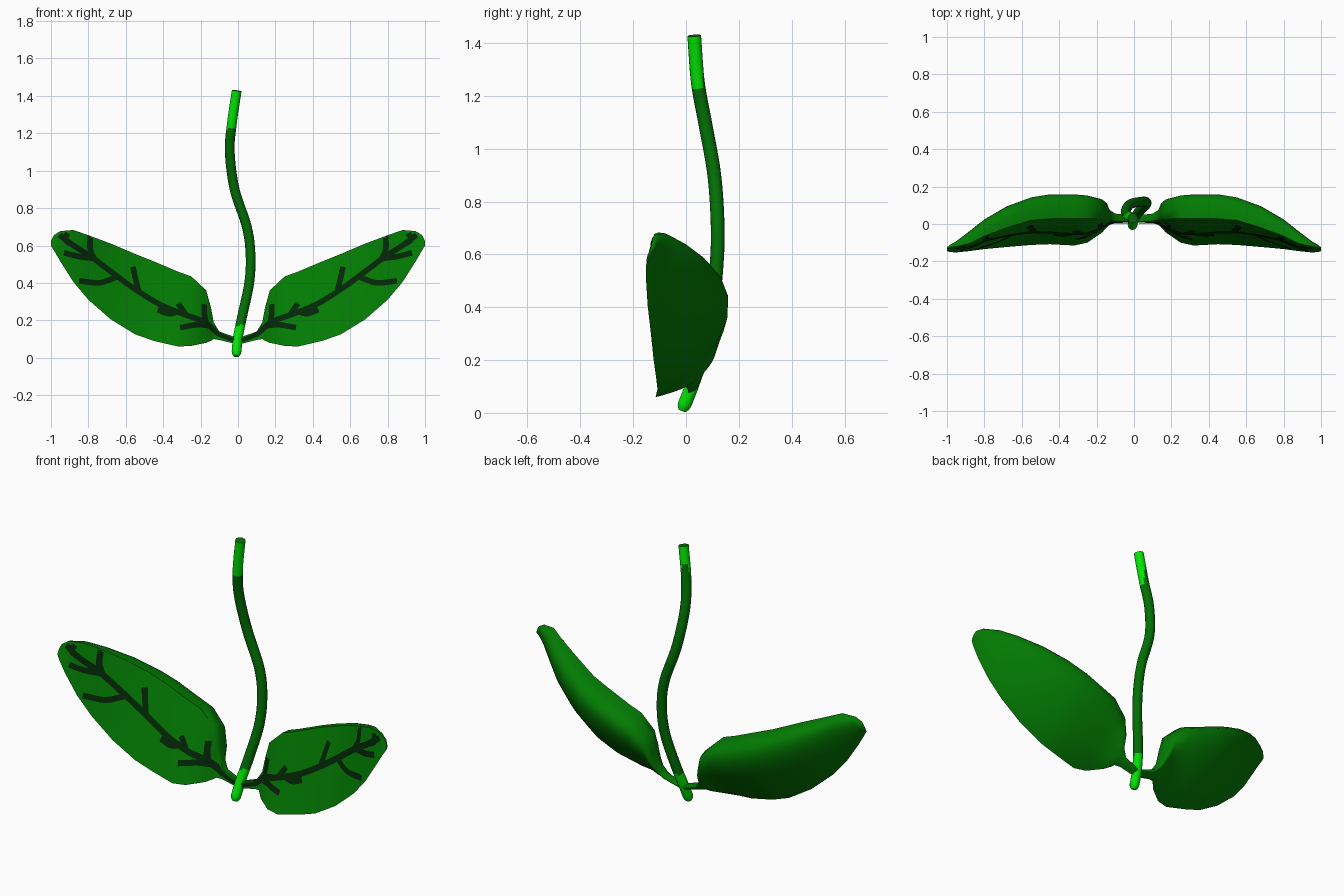
import bpy, bmesh, math
from mathutils import Vector
from mathutils.bvhtree import BVHTree

if "Cube" in bpy.data.objects:
    bpy.data.objects.remove(bpy.data.objects["Cube"])


def material(name, rgb):
    m = bpy.data.materials.new(name)
    m.diffuse_color = (*rgb, 1)
    m.use_nodes = True
    m.node_tree.nodes["Principled BSDF"].inputs["Base Color"].default_value = m.diffuse_color
    return m


LEAF = material("leaf green", (0.0008, 0.2, 0.0008))
STEM = material("stem green", (0.0008, 0.16, 0.0015))
TIP = material("bright green", (0.0005, 0.8, 0.001))
VEIN = material("dark vein", (0.001, 0.02, 0.002))


def make(name, verts, faces, mats):
    me = bpy.data.meshes.new(name)
    me.from_pydata(verts, [], faces)
    for m in mats:
        me.materials.append(m)
    ob = bpy.data.objects.new(name, me)
    bpy.context.collection.objects.link(ob)
    return ob


def smooth(ob, angle=50):
    bm = bmesh.new()
    bm.from_mesh(ob.data)
    bmesh.ops.recalc_face_normals(bm, faces=bm.faces)
    bm.to_mesh(ob.data)
    bm.free()
    bpy.ops.object.select_all(action='DESELECT')
    ob.select_set(True)
    bpy.context.view_layer.objects.active = ob
    bpy.ops.object.shade_smooth_by_angle(angle=math.radians(angle))


def spline(pts, steps):
    """Catmull-Rom curve through the points."""
    p = [Vector(q) for q in pts]
    p = [2 * p[0] - p[1]] + p + [2 * p[-1] - p[-2]]
    out = []
    for i in range(1, len(p) - 2):
        a, b, c, d = p[i - 1:i + 3]
        for k in range(steps):
            t = k / steps
            out.append(0.5 * (2 * b + (c - a) * t + (2 * a - 5 * b + 4 * c - d) * t * t
                              + (3 * b - a - 3 * c + d) * t ** 3))
    return out + [p[-2]]


def loft(rings, sides):
    """Faces joining closed rings of equal size, with both ends capped."""
    faces = []
    for i in range(rings - 1):
        for k in range(sides):
            n = (k + 1) % sides
            faces.append((i * sides + k, i * sides + n, (i + 1) * sides + n, (i + 1) * sides + k))
    faces.append(tuple(range(sides)))
    faces.append(tuple(range((rings - 1) * sides, rings * sides)))
    return faces


# Stem: tube swept along a wavy path, rounded at the foot, bright at both ends
R, SIDES = 0.026, 16
path = spline([(-0.01, -0.015, 0.008), (0.0, 0.025, 0.11), (0.022, 0.06, 0.22), (0.06, 0.098, 0.4),
               (0.067, 0.115, 0.55), (0.047, 0.12, 0.7), (-0.018, 0.107, 0.9),
               (-0.044, 0.072, 1.1), (-0.033, 0.045, 1.25), (-0.007, 0.031, 1.428)], 8)
verts = []
for i, c in enumerate(path):
    t = (path[min(i + 1, len(path) - 1)] - path[max(i - 1, 0)]).normalized()
    u = Vector((0, 1, 0)).cross(t).normalized()
    v = t.cross(u)
    r = R * (0.55, 0.9)[i] if i < 2 else R
    for k in range(SIDES):
        a = 2 * math.pi * k / SIDES
        verts.append(c + r * (math.cos(a) * u + math.sin(a) * v))
stem = make("stem", verts, loft(len(path), SIDES), [STEM, TIP])
smooth(stem)
for f in stem.data.polygons:
    # the bright top is painted on a slant, shorter at the back left
    start = 1.22 + 0.13 * max(0, f.normal.dot(Vector((-0.5, 0.87, 0))))
    f.material_index = int((f.center.z > start and f.normal.z < 0.8) or f.center.z < 0.175)

# Leaf sections: x, top z, bottom z, top edge y, back bulge y, bottom edge y
SECTIONS = [
    (0.0, .105, .07, .01, .075, .01), (.1, .14, .095, .015, .095, .005),
    (.13, .19, .1, .025, .13, -.005), (.145, .27, .09, .03, .2, -.018),
    (.17, .36, .08, .03, .25, -.045), (.25, .435, .063, .03, .31, -.1),
    (.32, .46, .06, .03, .325, -.115), (.45, .515, .09, .028, .325, -.108),
    (.55, .555, .125, .02, .3, -.112), (.68, .61, .205, -.02, .235, -.123),
    (.8, .655, .31, -.065, .13, -.134), (.88, .683, .405, -.105, .035, -.145),
    (.95, .677, .515, -.12, -.055, -.152), (.985, .655, .575, -.128, -.09, -.15),
    (1.0, .625, .6, -.132, -.115, -.145)]
# Veins in the x, z plane: the midrib, then the side branches
MIDRIB = [(0.02, .092), (.1, .125), (.18, .19), (.3, .235), (.42, .285), (.55, .365),
          (.68, .46), (.78, .535), (.88, .6), (.955, .655)]
BRANCHES = [[(.17, .18), (.18, .235), (.18, .285)], [(.15, .17), (.22, .175), (.31, .16)],
            [(.28, .23), (.32, .29)], [(.32, .245), (.37, .235), (.43, .255)],
            [(.53, .35), (.545, .41), (.562, .485)], [(.65, .43), (.74, .4), (.85, .41)],
            [(.77, .53), (.79, .58), (.79, .65)], [(.77, .53), (.85, .54), (.93, .56)],
            [(.88, .6), (.925, .63), (.91, .665)]]
BACK, FRONT = 14, 8


def leaf_mesh(sign):
    """Solid blade: flat front, bulging back with a crest near the top."""
    verts = []
    for x, zt, zb, yt, yk, yb in SECTIONS:
        p = [(yt, zt), (yk, zt), (yb + 0.36 * (yk - yb), zb + 0.2 * (zt - zb)), (yb, zb)]
        for k in range(BACK + 1):
            s = k / BACK
            w = ((1 - s) ** 3, 3 * s * (1 - s) ** 2, 3 * s * s * (1 - s), s ** 3)
            verts.append(Vector((sign * x, sum(a * q[0] for a, q in zip(w, p)),
                                 sum(a * q[1] for a, q in zip(w, p)))))
        for k in range(1, FRONT):
            s = k / FRONT
            verts.append(Vector((sign * x, yb + (yt - yb) * s, zb + (zt - zb) * s)))
    return verts, loft(len(SECTIONS), BACK + FRONT)


def vein_strip(tree, pts, width, sign, verts, faces):
    """Flat strip draped onto the front of the leaf."""
    line = spline([(x, 0, z) for x, z in pts], 6)
    base = len(verts)
    for i, c in enumerate(line):
        t = (line[min(i + 1, len(line) - 1)] - line[max(i - 1, 0)]).normalized()
        side = Vector((-t.z, 0, t.x))
        w = width * (0.75 if c.x < 0.1 else 1)
        for s in (-1, 0, 1):
            q = c + side * w * s
            q = Vector((sign * q.x, -1, q.z))
            hit = tree.ray_cast(q, Vector((0, 1, 0)))[0]
            if hit is None:
                hit = tree.find_nearest(Vector((q.x, 0, q.z)))[0]
            verts.append(hit + Vector((0, -0.005, 0.001)))
    for i in range(len(line) - 1):
        for s in (0, 1):
            a = base + i * 3 + s
            faces.append((a, a + 1, a + 4, a + 3))


for side, sign in (("right", 1), ("left", -1)):
    # Leaf blade
    verts, faces = leaf_mesh(sign)
    tree = BVHTree.FromPolygons(verts, faces)
    leaf = make(side + "_leaf", verts, faces, [LEAF])
    smooth(leaf, 60)
    # Veins on the front of the blade
    vv, vf = [], []
    vein_strip(tree, MIDRIB, 0.015, sign, vv, vf)
    for b in BRANCHES:
        vein_strip(tree, b, 0.015, sign, vv, vf)
    veins = make(side + "_leaf_veins", vv, vf, [VEIN])
    for f in veins.data.polygons:
        if f.normal.y > 0:
            f.flip()
        f.use_smooth = True
